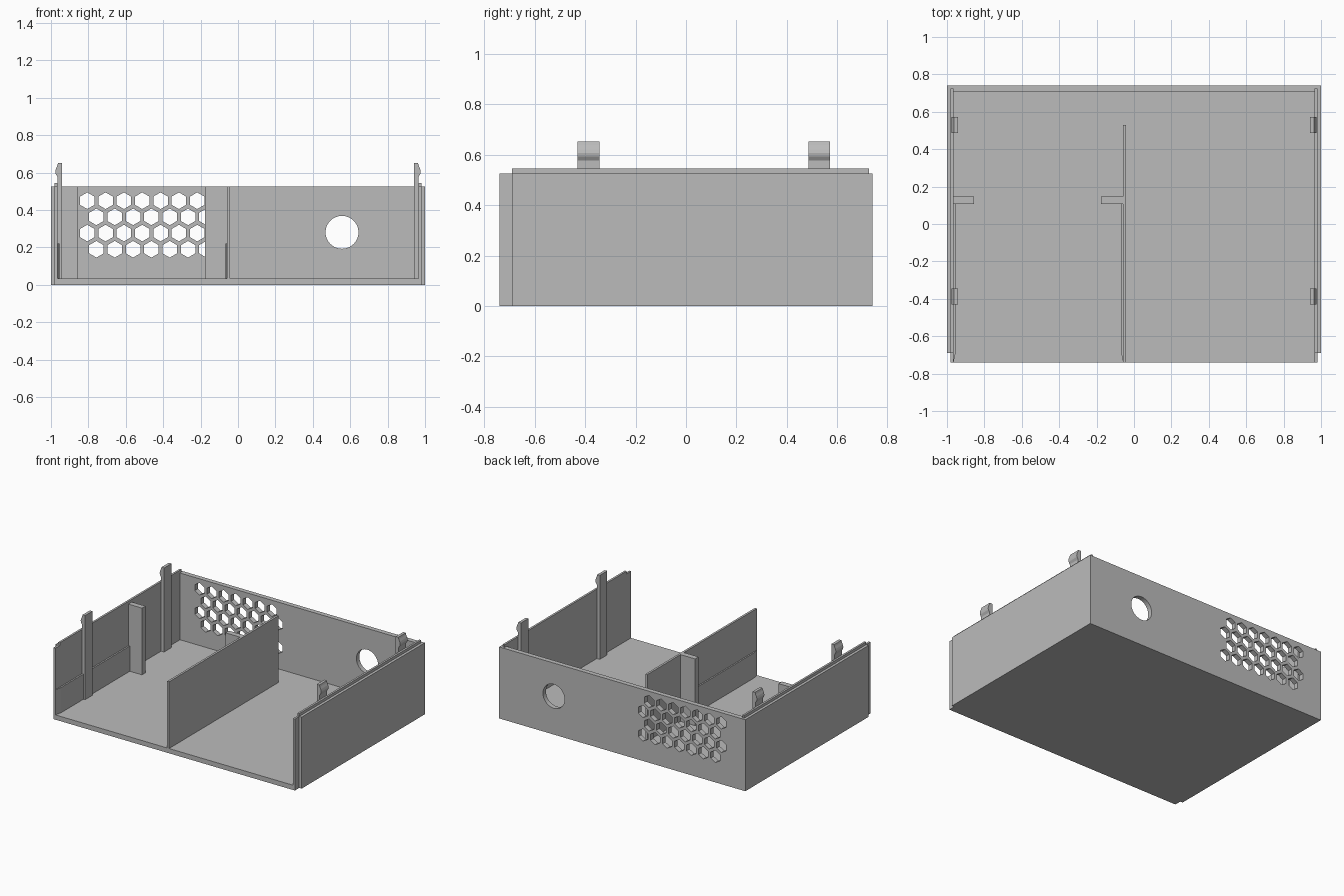
import bpy, bmesh, math
from mathutils import Vector

cube = bpy.data.objects.get("Cube")
if cube:
    bpy.data.objects.remove(cube)

grey = bpy.data.materials.new("plain grey")
grey.use_nodes = True
COLOUR = (0.5, 0.5, 0.5, 1)
grey.diffuse_color = COLOUR
grey.node_tree.nodes["Principled BSDF"].inputs["Base Color"].default_value = COLOUR


def add_prism(bm, points, direction):
    """Extrude a flat outline along a direction."""
    face = bm.faces.new([bm.verts.new(p) for p in points])
    top = bmesh.ops.extrude_face_region(bm, geom=[face])["geom"]
    verts = [g for g in top if isinstance(g, bmesh.types.BMVert)]
    bmesh.ops.translate(bm, verts=verts, vec=Vector(direction))


def finish(name, bm):
    bmesh.ops.recalc_face_normals(bm, faces=bm.faces)
    mesh = bpy.data.meshes.new(name)
    bm.to_mesh(mesh)
    bm.free()
    mesh.materials.append(grey)
    obj = bpy.data.objects.new(name, mesh)
    bpy.context.collection.objects.link(obj)
    return obj


def prism(name, points, direction):
    bm = bmesh.new()
    add_prism(bm, points, direction)
    return finish(name, bm)


def plan(name, outline, z0, z1):
    return prism(name, [(x, y, z0) for x, y in outline], (0, 0, z1 - z0))


def box(name, x0, x1, y0, y1, z0, z1):
    return plan(name, [(x0, y0), (x1, y0), (x1, y1), (x0, y1)], z0, z1)


FLOOR, RIM = 0.035, 0.525
FRONT, BACK, STEP = -0.74, 0.74, -0.69
INNER, MID, INNER_BACK = 0.965, 0.98, 0.705

# Floor and one U-shaped wall with thin front tongues
box("floor", -INNER, INNER, FRONT, INNER_BACK, 0, FLOOR)
half = [(INNER, INNER_BACK), (INNER, FRONT), (MID, FRONT), (MID, STEP), (1, STEP), (1, BACK)]
walls = plan("walls", half + [(-x, y) for x, y in reversed(half)], 0, RIM)

# Honeycomb vent and round port through the back wall
bm = bmesh.new()


def add_hole(x, z, radius, sides):
    ring = [2 * math.pi * i / sides for i in range(sides)]
    add_prism(bm, [(x + radius * math.sin(a), 0.6, z + radius * math.cos(a)) for a in ring],
              (0, 0.3, 0))


for row in range(4):
    for col in range(7):
        add_hole(-0.806 + 0.098 * (col + 0.5 * (row % 2)), 0.45 - 0.0865 * row, 0.0445, 6)
add_hole(0.556, 0.281, 0.088, 48)
cutter = finish("hole_cutter", bm)
cutter.hide_render = True

cut = walls.modifiers.new("holes", 'BOOLEAN')
cut.operation = 'DIFFERENCE'
cut.solver = 'EXACT'
cut.object = cutter
bpy.context.view_layer.update()
depsgraph = bpy.context.evaluated_depsgraph_get()
cut_mesh = bpy.data.meshes.new_from_object(walls.evaluated_get(depsgraph))
walls.modifiers.clear()
walls.data = cut_mesh
bpy.data.objects.remove(cutter)

# Lid ridges and snap clips on both sides
hook = [(0.57 + 0.0, 0.965)]
clip = [(0.941, FLOOR), (0.941, 0.652), (0.962, 0.652), (0.966, 0.638), (0.973, 0.622),
        (0.977, 0.607), (0.975, 0.594), (INNER, 0.578), (INNER, FLOOR)]
for side, s in (("left", 1), ("right", -1)):
    box(side + "_lid_ridge", s * INNER, s * MID, STEP, 0.725, RIM, 0.545)
    for place, y in (("front", -0.43), ("back", 0.486)):
        prism(f"{side}_{place}_clip", [(s * x, y, z) for x, z in clip], (0, 0.086, 0))

# Divider and the two stops that end the side bay
box("divider", -0.058, -0.042, FRONT, 0.53, FLOOR, RIM)
box("wall_stop", -INNER, -0.855, 0.107, 0.147, FLOOR, RIM)
box("divider_stop", -0.177, -0.058, 0.107, 0.147, FLOOR, RIM)

# Low guide rails with tapered front ends
for name, x0, x1 in (("wall_rail", -INNER, -0.954), ("divider_rail", -0.058, -0.068)):
    plan(name, [(x0, FRONT), (x1, STEP), (x1, 0.107), (x0, 0.107)], FLOOR, 0.22)
